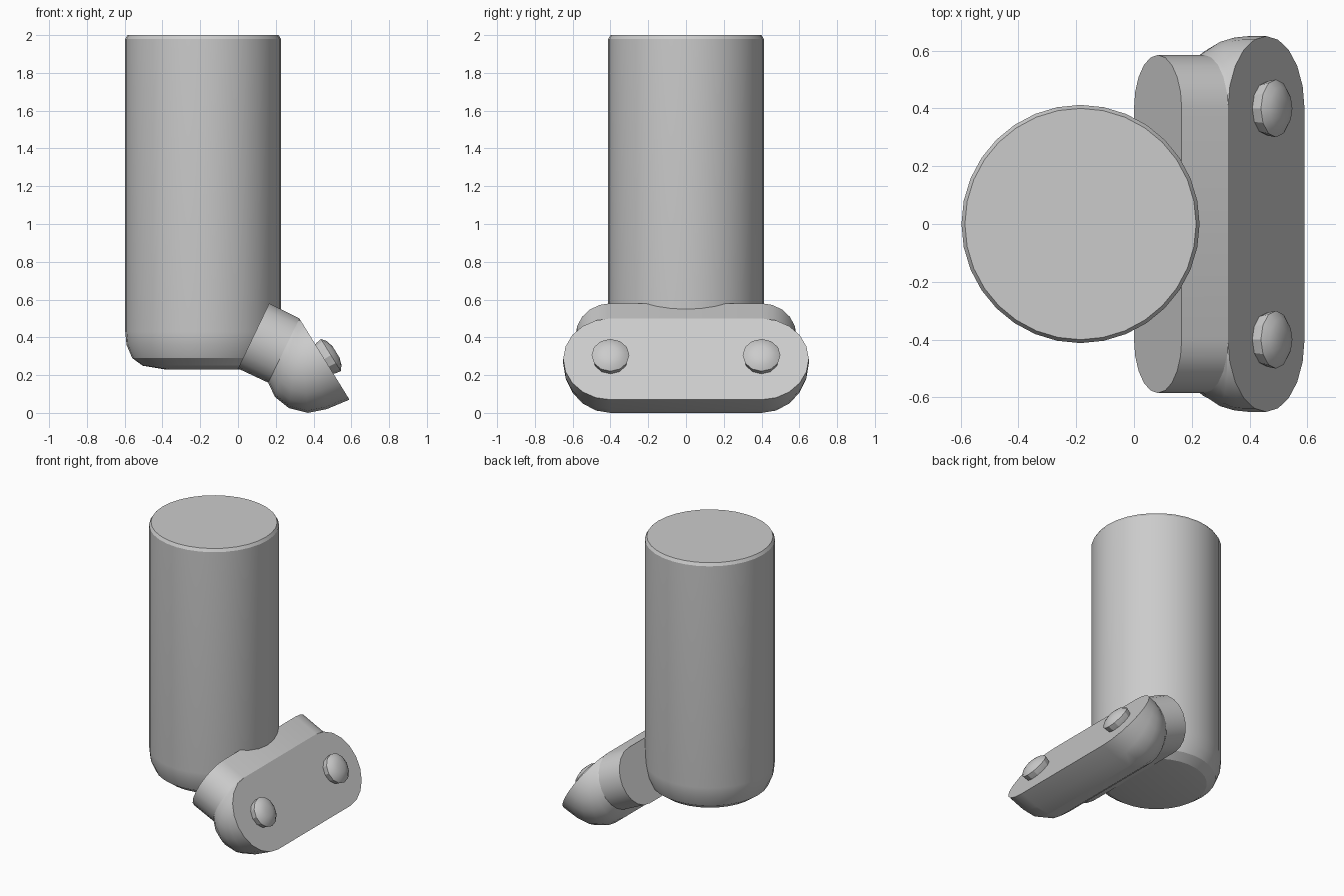
import bpy, bmesh, math
from mathutils import Vector, Matrix

cube = bpy.data.objects.get("Cube")
if cube:
    bpy.data.objects.remove(cube, do_unlink=True)

GREY = (0.6, 0.6, 0.6, 1.0)
grey = bpy.data.materials.new("plain grey")
grey.use_nodes = True
grey.diffuse_color = GREY
grey.node_tree.nodes["Principled BSDF"].inputs["Base Color"].default_value = GREY


def finish(name, bm, angle, matrix=Matrix()):
    """Turn a bmesh into a shaded object."""
    bmesh.ops.remove_doubles(bm, verts=bm.verts, dist=0.0005)
    bmesh.ops.recalc_face_normals(bm, faces=bm.faces)
    mesh = bpy.data.meshes.new(name)
    bm.to_mesh(mesh)
    bm.free()
    mesh.materials.append(grey)
    obj = bpy.data.objects.new(name, mesh)
    bpy.context.collection.objects.link(obj)
    obj.matrix_world = matrix
    bpy.ops.object.select_all(action='DESELECT')
    obj.select_set(True)
    bpy.context.view_layer.objects.active = obj
    bpy.ops.object.shade_smooth_by_angle(angle=math.radians(angle))
    return obj


def skin(rings):
    """Join matching rings of points with quads and cap both ends."""
    bm = bmesh.new()
    rows = [[bm.verts.new(p) for p in ring] for ring in rings]
    for a, b in zip(rows, rows[1:]):
        for i in range(len(a)):
            j = (i + 1) % len(a)
            bm.faces.new((a[i], a[j], b[j], b[i]))
    bm.faces.new(rows[0])
    bm.faces.new(rows[-1])
    return bm


def lathe(profile, sides):
    """Rings around z from (radius, height) pairs."""
    turns = [math.tau * i / sides for i in range(sides)]
    return skin([[(r * math.cos(t), r * math.sin(t), z) for t in turns]
                 for r, z in profile])


def stadium(top, bottom, half_length, straight=0.4, steps=10):
    """Long rounded ring between two side-profile points, stretched along y."""
    top, bottom = Vector(top), Vector(bottom)
    middle, half = (top + bottom) / 2, (top - bottom) / 2
    ring = []
    for side in (1, -1):
        for i in range(steps + 1):
            t = math.pi * (i / steps - 0.5)
            p = middle + half * math.sin(t) * side
            y = side * (straight + (half_length - straight) * math.cos(t))
            ring.append((p.x, y, p.y))
    return ring


# Upright round body with rounded lower end
body = lathe([(0.2, 0.23), (0.32, 0.25), (0.375, 0.29), (0.405, 0.36),
              (0.412, 0.43), (0.412, 1.98), (0.4, 2.0)], 32)
finish("body", body, 25, Matrix.Translation((-0.185, 0, 0)))

# Slanted neck
hinge, heel = (0.325, 0.5), (0.16, 0.16)
neck = skin([stadium((0.165, 0.58), (0.0, 0.235), 0.585),
             stadium(hinge, heel, 0.585)])
finish("neck", neck, 30)

# Rounded elbow that fans out from the neck to the flat foot face
fan = [(heel, 0.585), ((0.195, 0.085), 0.605), ((0.27, 0.025), 0.63),
       ((0.37, 0.0), 0.645), ((0.47, 0.02), 0.65), ((0.59, 0.07), 0.65)]
finish("foot", skin([stadium(hinge, p, y) for p, y in fan]), 25)

# Domed bolts on the flat face
toe = Vector((0.59, 0, 0.07))
top_edge = Vector((hinge[0], 0, hinge[1]))
slope = top_edge - toe
normal = Vector((slope.z, 0, -slope.x)).normalized()
centre = (toe + top_edge) / 2
for side, label in ((1, "left"), (-1, "right")):
    bolt = lathe([(0.085, -0.02), (0.095, 0.01), (0.1, 0.04),
                  (0.075, 0.06), (0.035, 0.072)], 12)
    spot = Matrix.Translation(centre + Vector((0, 0.4 * side, 0)))
    turn = normal.to_track_quat('Z', 'Y').to_matrix().to_4x4()
    finish("bolt_" + label, bolt, 25, spot @ turn)
